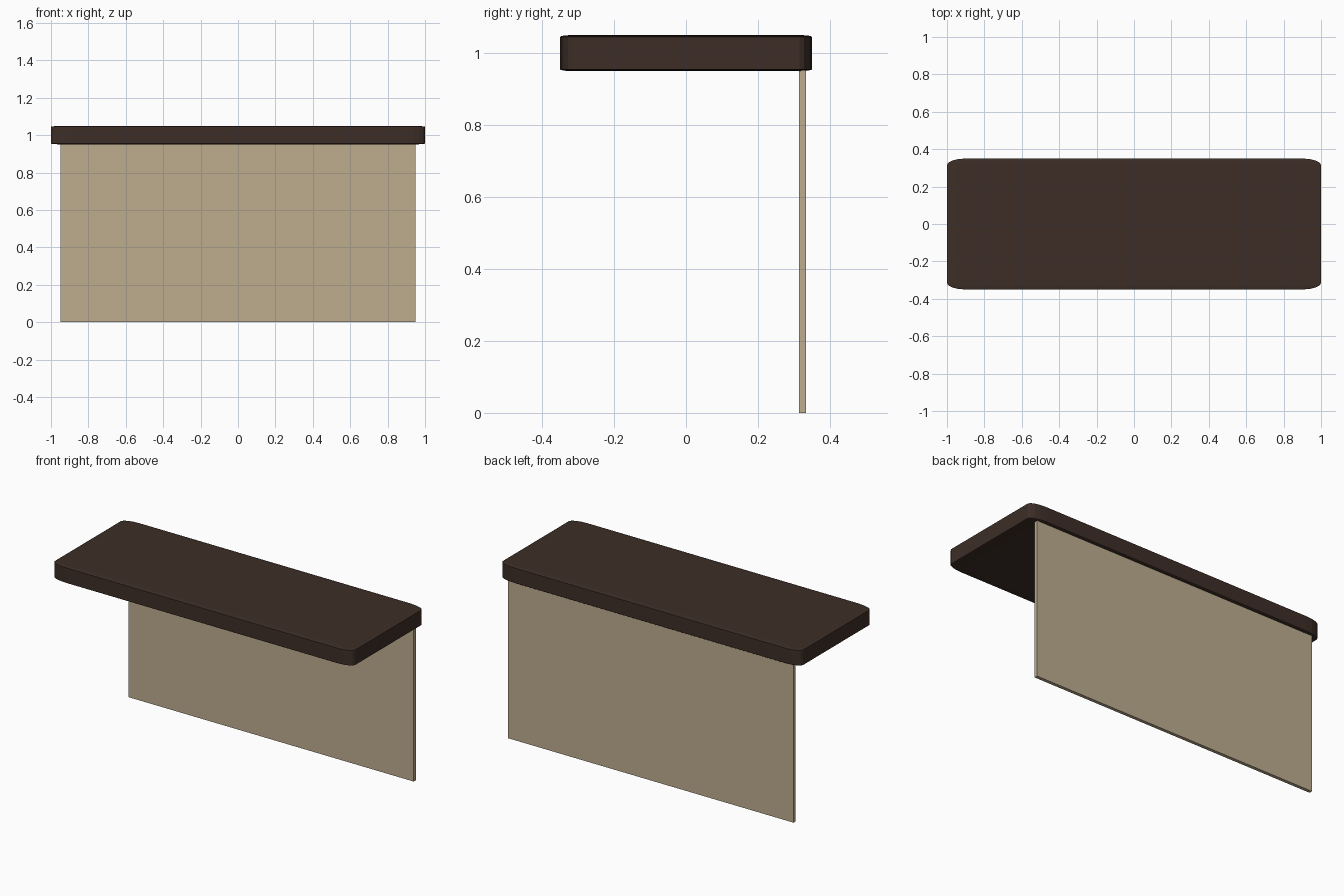
import bpy

if "Cube" in bpy.data.objects:
    bpy.data.objects.remove(bpy.data.objects["Cube"])


def material(name, rgb):
    mat = bpy.data.materials.new(name)
    mat.diffuse_color = (*rgb, 1)
    mat.use_nodes = True
    mat.node_tree.nodes["Principled BSDF"].inputs["Base Color"].default_value = mat.diffuse_color
    return mat


def box(name, centre, size, mat):
    bpy.ops.mesh.primitive_cube_add(size=1, location=centre)
    ob = bpy.context.object
    ob.name = name
    ob.scale = size
    ob.data.materials.append(mat)
    return ob


dark_wood = material("dark_wood", (0.047, 0.027, 0.020))
tan_panel = material("tan_panel", (0.515, 0.423, 0.274))

# Counter top: bevel follows the stretched box, giving elliptical corners
top = box("counter_top", (0, 0, 1.0), (2.0, 0.7, 0.1), dark_wood)
bevel = top.modifiers.new("rounded_edges", 'BEVEL')
bevel.width = 0.05
bevel.segments = 4
bevel.limit_method = 'NONE'

# Thin upright panel near the back edge
box("back_panel", (0, 0.324, 0.4775), (1.9, 0.02, 0.955), tan_panel)
